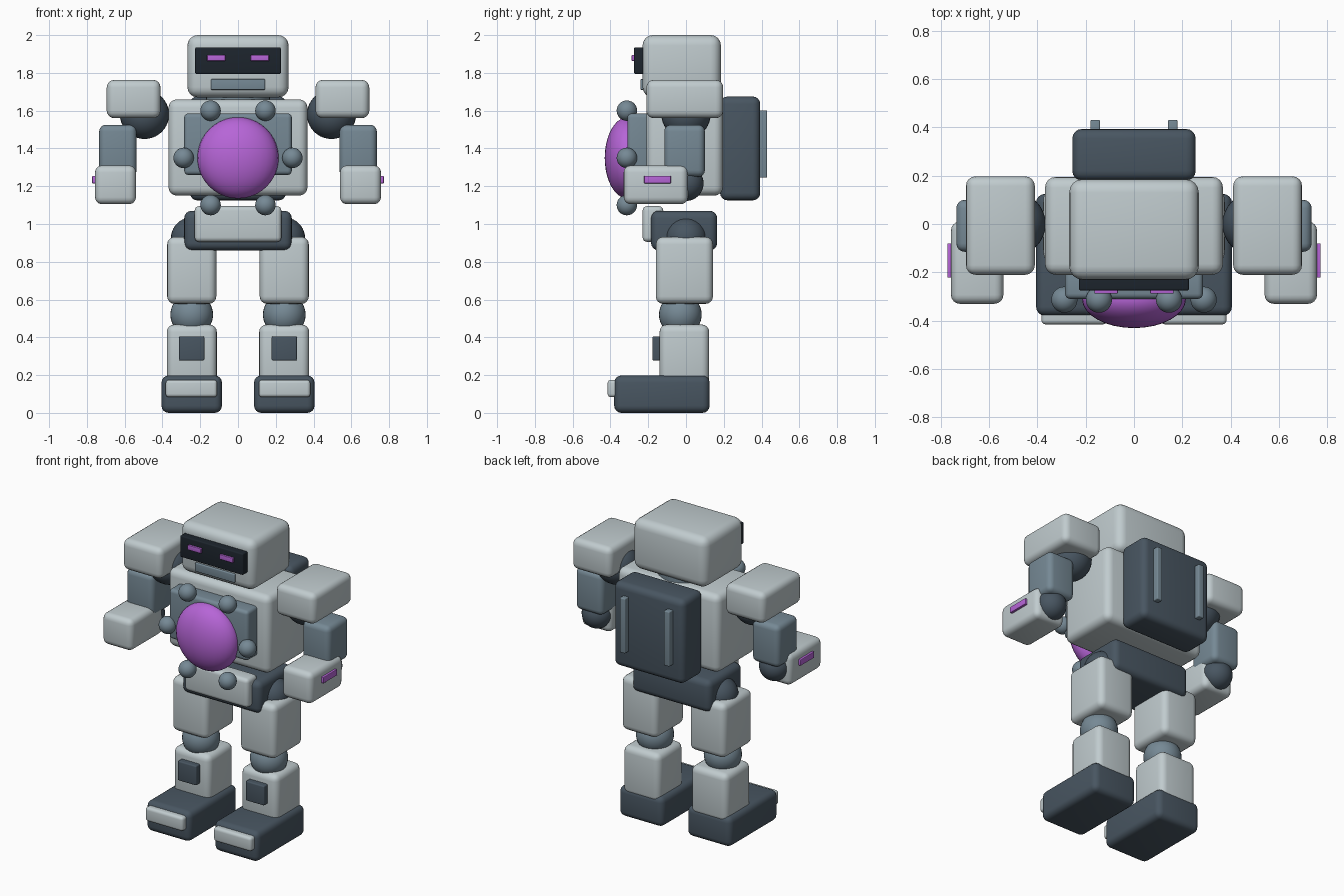
import bpy

if "Cube" in bpy.data.objects:
    bpy.data.objects.remove(bpy.data.objects["Cube"])


def material(name, rgb):
    m = bpy.data.materials.new(name)
    m.diffuse_color = (*rgb, 1)
    m.use_nodes = True
    m.node_tree.nodes["Principled BSDF"].inputs["Base Color"].default_value = m.diffuse_color
    return m


SHELL = material("pale grey shell", (0.53, 0.60, 0.62))
STEEL = material("steel blue", (0.18, 0.25, 0.30))
DARK = material("dark slate", (0.065, 0.092, 0.12))
BLACK = material("visor black", (0.012, 0.018, 0.026))
PURPLE = material("purple glow", (0.47, 0.13, 0.68))


def finish(obj, name, mat):
    obj.name = name
    obj.data.materials.append(mat)
    bpy.ops.object.shade_smooth_by_angle()
    return obj


def box(name, mat, x, y, z, bevel=0.04):
    """Rounded block spanning the given (low, high) ranges."""
    spans = (x, y, z)
    bpy.ops.mesh.primitive_cube_add(size=1, location=[(a + b) / 2 for a, b in spans])
    obj = bpy.context.object
    obj.scale = [b - a for a, b in spans]
    bpy.ops.object.transform_apply(location=False, rotation=False, scale=True)
    mod = obj.modifiers.new("rounded edges", "BEVEL")
    mod.width = bevel
    mod.segments = 4
    bpy.ops.object.modifier_apply(modifier=mod.name)
    return finish(obj, name, mat)


def ball(name, mat, loc, radius, squash=1.0):
    bpy.ops.mesh.primitive_uv_sphere_add(segments=32, ring_count=20, radius=radius, location=loc)
    obj = bpy.context.object
    obj.scale.y = squash
    bpy.ops.object.transform_apply(location=False, rotation=False, scale=True)
    return finish(obj, name, mat)


# Head
box("head", SHELL, (-0.268, 0.268), (-0.23, 0.185), (1.67, 2.0), 0.055)
box("visor", BLACK, (-0.227, 0.227), (-0.275, -0.19), (1.795, 1.935), 0.008)
box("jaw_grille", STEEL, (-0.143, 0.143), (-0.242, -0.19), (1.71, 1.767), 0.006)
bpy.ops.mesh.primitive_cylinder_add(vertices=32, radius=0.17, depth=0.12, location=(0, 0, 1.67))
finish(bpy.context.object, "neck", STEEL)

# Torso, chest plate and glowing core
box("torso", SHELL, (-0.368, 0.368), (-0.21, 0.195), (1.15, 1.66), 0.045)
box("chest_plate", STEEL, (-0.285, 0.285), (-0.31, -0.18), (1.26, 1.585), 0.022)
ball("chest_core", PURPLE, (0, -0.31, 1.35), 0.215, 0.56)

# Backpack
box("backpack", DARK, (-0.255, 0.255), (0.18, 0.393), (1.125, 1.675), 0.04)

# Pelvis
box("pelvis", DARK, (-0.285, 0.285), (-0.185, 0.165), (0.86, 1.07), 0.04)
box("pelvis_plate", SHELL, (-0.23, 0.23), (-0.23, -0.12), (0.905, 1.095), 0.025)

for side, s in (("left", 1), ("right", -1)):
    def span(a, b):
        return tuple(sorted((s * a, s * b)))

    # Face and back details
    box(side + "_eye", PURPLE, span(0.067, 0.164), (-0.288, -0.26), (1.863, 1.895), 0.004)
    box(side + "_back_rail", STEEL, span(0.14, 0.18), (0.37, 0.43), (1.245, 1.602), 0.006)

    # Ring of bolts around the core
    for label, bx, bz in (("upper", 0.145, 1.6), ("middle", 0.288, 1.35), ("lower", 0.145, 1.1)):
        ball(f"{side}_{label}_bolt", STEEL, (s * bx, -0.313, bz), 0.054)

    # Arm
    ball(side + "_shoulder_joint", DARK, (s * 0.495, 0, 1.58), 0.13)
    box(side + "_shoulder_pad", SHELL, span(0.41, 0.695), (-0.21, 0.197), (1.56, 1.763), 0.04)
    box(side + "_upper_arm", STEEL, span(0.537, 0.735), (-0.115, 0.1), (1.25, 1.525), 0.035)
    ball(side + "_elbow", DARK, (s * 0.64, 0, 1.215), 0.093)
    box(side + "_forearm", SHELL, span(0.54, 0.757), (-0.33, 0.01), (1.105, 1.31), 0.037)
    box(side + "_arm_light", PURPLE, span(0.73, 0.772), (-0.222, -0.08), (1.215, 1.255), 0.004)

    # Leg
    ball(side + "_hip", DARK, (s * 0.245, 0, 0.925), 0.11)
    box(side + "_thigh", SHELL, span(0.115, 0.375), (-0.16, 0.143), (0.577, 0.932), 0.04)
    ball(side + "_knee", STEEL, (s * 0.245, -0.03, 0.52), 0.113)
    box(side + "_shin", SHELL, span(0.112, 0.377), (-0.14, 0.123), (0.15, 0.468), 0.04)
    box(side + "_shin_panel", DARK, span(0.178, 0.312), (-0.178, -0.11), (0.277, 0.405), 0.008)
    box(side + "_foot", DARK, span(0.085, 0.405), (-0.38, 0.125), (0, 0.198), 0.038)
    box(side + "_toe_plate", SHELL, span(0.11, 0.383), (-0.415, -0.32), (0.083, 0.175), 0.018)
